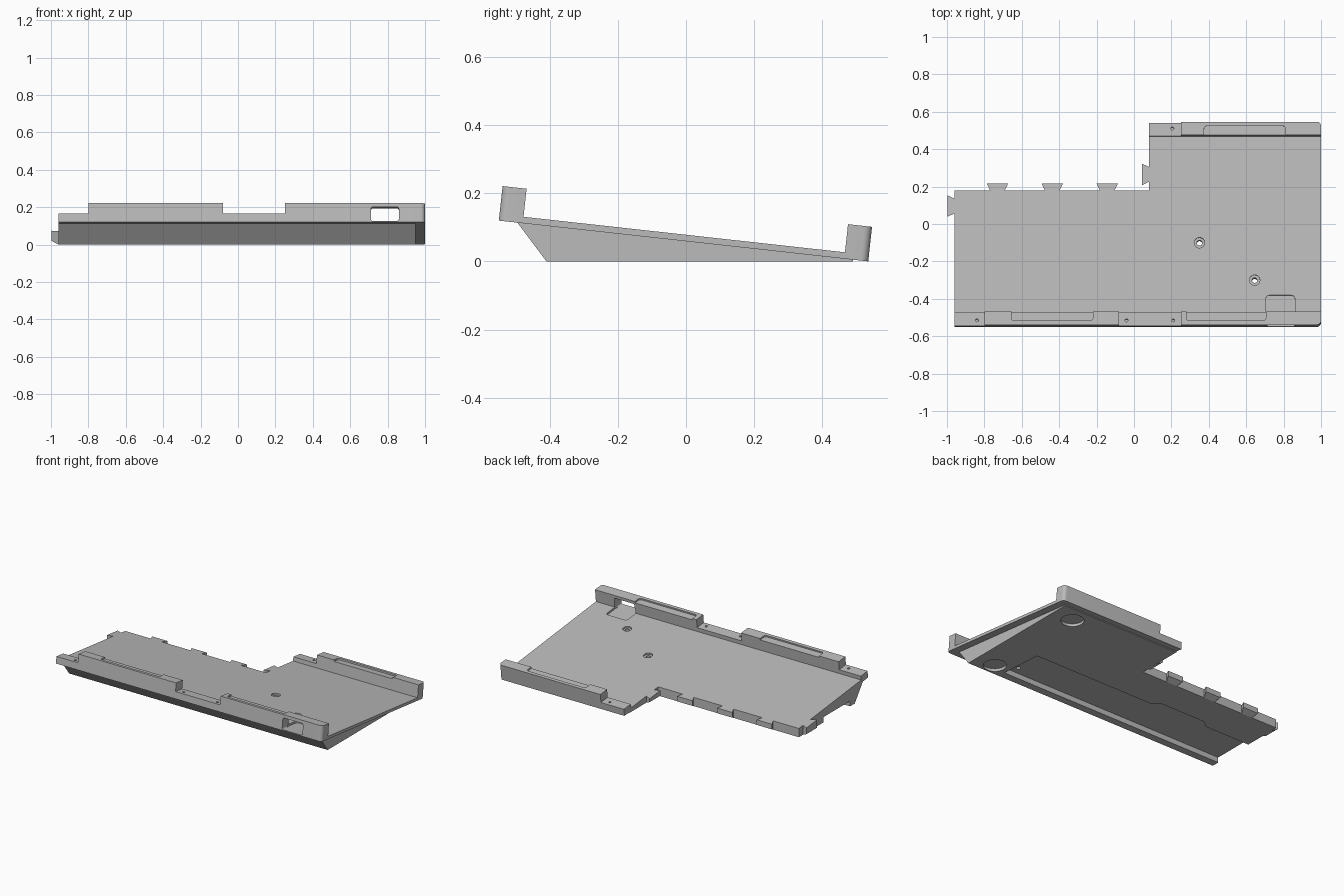
import bpy, bmesh, math
from mathutils import Vector

if "Cube" in bpy.data.objects:
    bpy.data.objects.remove(bpy.data.objects["Cube"])

TILT = math.radians(6.3)
C, S = math.cos(TILT), math.sin(TILT)
LEN, THICK, HIGH, WALL = 1.092, 0.019, 0.102, 0.071

grey = bpy.data.materials.new("grey_plastic")
grey.diffuse_color = (0.5, 0.5, 0.5, 1)
grey.use_nodes = True
grey.node_tree.nodes["Principled BSDF"].inputs["Base Color"].default_value = grey.diffuse_color


# Frames: (a, b) lie in the outline, c is the extrusion
def tilt(x, v, w):
    return Vector((x, -0.55 + v * C + w * S, 0.12 - v * S + w * C))

def plan(x, v, w): return tilt(x, v, w)
def face(x, w, v): return tilt(x, v, w)
def side(v, w, x): return tilt(x, v, w)
def flat(x, y, z): return Vector((x, y, z))
def flat_side(y, z, x): return Vector((x, y, z))


def v_at(y, w=THICK):
    return (y + 0.55 - w * S) / C


def top_z(y):
    return tilt(0, v_at(y), THICK).z


def finish(name, bm):
    bmesh.ops.recalc_face_normals(bm, faces=bm.faces)
    mesh = bpy.data.meshes.new(name)
    bm.to_mesh(mesh)
    bm.free()
    mesh.materials.append(grey)
    ob = bpy.data.objects.new(name, mesh)
    bpy.context.collection.objects.link(ob)
    return ob


def prism(name, pts, lo, hi, frame, round_edges=None):
    bm = bmesh.new()
    a = [bm.verts.new(frame(p, q, lo)) for p, q in pts]
    b = [bm.verts.new(frame(p, q, hi)) for p, q in pts]
    bm.faces.new(a)
    bm.faces.new(b[::-1])
    n = len(pts)
    for i in range(n):
        bm.faces.new((a[i], a[(i + 1) % n], b[(i + 1) % n], b[i]))
    if round_edges:
        edges = [bm.edges.get((b[i], b[j])) for i, j in round_edges]
        bmesh.ops.bevel(bm, geom=edges, offset=0.022, segments=6,
                        profile=0.5, affect='EDGES')
    return finish(name, bm)


def rect(x0, x1, y0, y1, r=0.0):
    if not r:
        return [(x0, y0), (x1, y0), (x1, y1), (x0, y1)]
    pts = []
    for k, (cx, cy) in enumerate([(x1 - r, y1 - r), (x0 + r, y1 - r),
                                  (x0 + r, y0 + r), (x1 - r, y0 + r)]):
        for s in range(5):
            t = math.radians(90 * k + 22.5 * s)
            pts.append((cx + r * math.cos(t), cy + r * math.sin(t)))
    return pts


def circle(x, y, r, n=24):
    return [(x + r * math.cos(math.tau * i / n), y + r * math.sin(math.tau * i / n))
            for i in range(n)]


def combine(body, other, op):
    mod = body.modifiers.new("bool", 'BOOLEAN')
    mod.operation, mod.object, mod.solver = op, other, 'EXACT'
    bpy.context.view_layer.objects.active = body
    bpy.ops.object.modifier_apply(modifier=mod.name)
    bpy.data.objects.remove(other)


# Tilted tray: floor with front and back walls, right corners rounded
tray = prism("keyboard_tray",
             [(0, 0), (LEN, 0), (LEN, HIGH), (LEN - WALL, HIGH),
              (LEN - WALL, THICK), (WALL, THICK), (WALL, HIGH), (0, HIGH)],
             -0.96, 1.0, side, [(7, 0), (1, 2)])

# Wedge base under the floor
base = prism("wedge_base", [(-0.50, 0.120), (-0.41, 0), (0.49, 0), (0.49, 0.017)],
             -0.96, 0.95, flat_side)
combine(tray, base, 'UNION')


def cut(pts, lo, hi, frame):
    combine(tray, prism("cutter", pts, lo, hi, frame), 'DIFFERENCE')


# Missing back-left quarter
cut(rect(-1.2, 0.08, 0.18, 0.8), -0.3, 0.5, flat)

# Lowered wall sections
for x0, x1, v0, v1 in [(-1.1, -0.80, -0.05, 0.2), (-0.08, 0.25, -0.05, 0.2),
                       (0.0, 0.25, 0.9, 1.2)]:
    cut(rect(x0, x1, v0, v1), 0.046, 0.3, plan)

# Shallow slots along the wall tops, open to the inside
for x0, x1, v0, v1 in [(-0.655, -0.22, 0.022, 0.12), (0.28, 0.705, 0.022, 0.12),
                       (0.375, 0.81, LEN - 0.12, LEN - 0.022)]:
    cut(rect(x0, x1, v0, v1, 0.015), HIGH - 0.010, 0.2, plan)

# Connector opening in the front wall with a pocket in the floor
cut(rect(0.71, 0.86, 0.006, 0.082, 0.012), -0.05, 0.09, face)
cut(rect(0.705, 0.86, 0.05, 0.168, 0.018), 0.006, 0.06, plan)

# Pin holes in the lowered wall sections
for x, v in [(-0.84, 0.03), (-0.04, 0.03), (0.21, 0.03), (0.205, LEN - 0.03)]:
    cut(circle(x, v, 0.008, 12), 0.02, 0.1, plan)

# Underside recess, open on the left
cut([(-1.1, -0.36), (0.71, -0.36), (0.69, -0.08), (-0.20, -0.08), (-0.25, -0.04),
     (-0.58, -0.04), (-0.63, -0.08), (-1.1, -0.08)], -0.1, 0.035, flat)

# Round foot recesses
for x, y in [(0.80, 0.38), (0.81, -0.33)]:
    cut(circle(x, y, 0.07, 32), -0.1, 0.018, flat)

# Countersunk screw holes
for x, y in [(0.35, -0.10), (0.645, -0.30)]:
    cut(circle(x, v_at(y), 0.014), -0.3, 0.2, plan)
    cut(circle(x, v_at(y), 0.028), THICK - 0.010, 0.1, plan)


# Dovetail tabs: narrow root inside the tray, wide chamfered tip
def tab(cx, cy, out):
    d = Vector(out)
    t = Vector((-d.y, d.x))
    bm = bmesh.new()
    low, high = [], []
    for reach, half, z in [(-0.01, 0.036, 0.0), (0.0, 0.040, 0.0), (0.037, 0.057, 0.02)]:
        for s in (-1, 1):
            p = Vector((cx, cy)) + d * reach + t * s * half
            low.append(bm.verts.new((p.x, p.y, z)))
            high.append(bm.verts.new((p.x, p.y, top_z(p.y))))
    for i in (0, 2):
        bm.faces.new((low[i], low[i + 1], low[i + 3], low[i + 2]))
        bm.faces.new((high[i], high[i + 1], high[i + 3], high[i + 2]))
        for k in (0, 1):
            bm.faces.new((low[i + k], low[i + k + 2], high[i + k + 2], high[i + k]))
    for i in (0, 4):
        bm.faces.new((low[i], low[i + 1], high[i + 1], high[i]))
    return finish("dovetail_tab", bm)


for cx, cy, out in [(-0.73, 0.18, (0, 1)), (-0.437, 0.18, (0, 1)),
                    (-0.143, 0.18, (0, 1)), (0.08, 0.265, (-1, 0)),
                    (-0.96, 0.096, (-1, 0))]:
    combine(tray, tab(cx, cy, out), 'UNION')

# Smooth only the rounded corners and holes
bpy.ops.object.select_all(action='DESELECT')
tray.select_set(True)
bpy.context.view_layer.objects.active = tray
bpy.ops.object.shade_smooth_by_angle(angle=math.radians(25))
